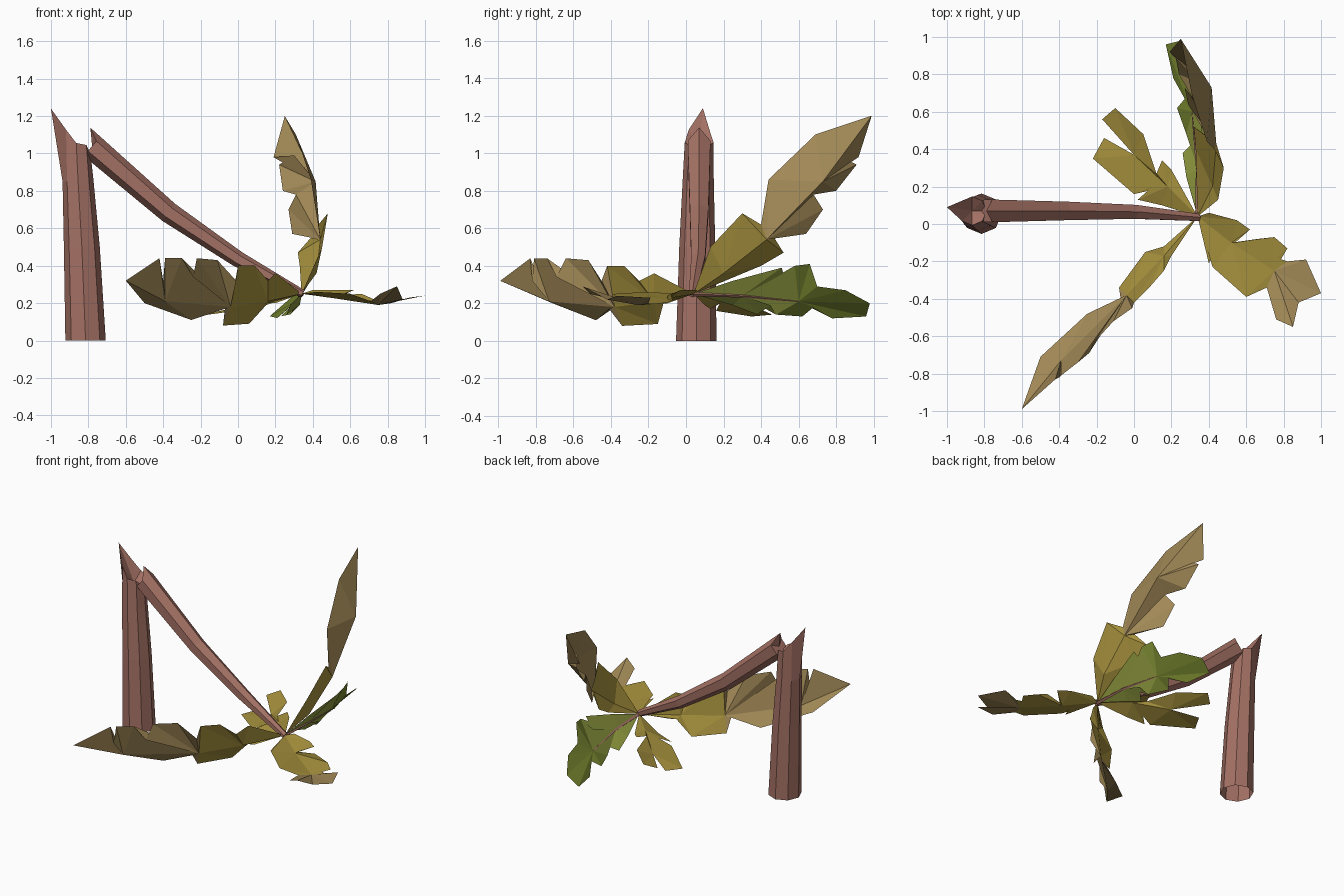
import bpy, bmesh, math
from mathutils import Vector as V
from mathutils.geometry import intersect_point_line


def material(name, rgb):
    m = bpy.data.materials.new(name)
    m.diffuse_color = (*rgb, 1)
    return m


BARK = material("bark", (0.37, 0.165, 0.128))
GOLD = material("yellowed_leaf", (0.385, 0.285, 0.047))
TAN = material("dry_leaf", (0.36, 0.25, 0.095))
GREEN = material("green_leaf", (0.29, 0.335, 0.052))
DARK_GREEN = material("dark_green_leaf", (0.19, 0.245, 0.03))
CROWN = V((0.34, 0.04, 0.25))


def finish(bm, name, mats, fix_normals=True):
    if fix_normals:
        bmesh.ops.recalc_face_normals(bm, faces=bm.faces)
    me = bpy.data.meshes.new(name)
    bm.to_mesh(me)
    bm.free()
    for m in mats:
        me.materials.append(m)
    ob = bpy.data.objects.new(name, me)
    bpy.context.collection.objects.link(ob)
    return ob


def tube(name, rings, sides, side_axis, splinter=None, turn=0.0):
    """Tapered open-based tube through (centre, radius, axis) rings; splinter moves the broken ring."""
    bm = bmesh.new()
    loops = []
    for k, (c, r, axis) in enumerate(rings):
        u = V(side_axis)
        w = V(axis).normalized().cross(u)
        loop = []
        for i in range(sides):
            a = 2 * math.pi * i / sides + turn
            p = V(c) + u * r * math.cos(a) + w * r * math.sin(a)
            if splinter and k == len(rings) - 1:
                p = splinter(i, p)
            loop.append(bm.verts.new(p))
        loops.append(loop)
    for a, b in zip(loops, loops[1:]):
        for i in range(sides):
            j = (i + 1) % sides
            bm.faces.new((a[i], a[j], b[j], b[i]))
    # broken end: shallow fan into the wood
    hub = bm.verts.new(V(rings[-1][0]))
    for i in range(sides):
        bm.faces.new((loops[-1][i], loops[-1][(i + 1) % sides], hub))
    return finish(bm, name, [BARK])


# Standing stump with one tall splinter on its left side
def stump_break(i, p):
    if i == 4:
        return V((-1.0, 0.09, 1.24))
    return V((p.x, p.y, 1.0 + (-0.79 - p.x) * 0.75 + (0.03 if i % 2 else 0)))


UP = (0, 0, 1)
tube("stump", [((-0.815, 0.055, 0), 0.108, UP), ((-0.835, 0.06, 0.5), 0.096, UP),
               ((-0.855, 0.065, 0.85), 0.083, UP), ((-0.865, 0.07, 1.0), 0.077, UP)],
     8, (1, 0, 0), stump_break)


# Snapped trunk leaning from the stump down to the crown
def trunk_break(i, p):
    return p + V((-0.055, 0, 0.045)) if i == 4 else p


tube("fallen_trunk", [((0.345, 0.035, 0.25), 0.022, (-0.85, 0, 0.5)),
                      ((0.0, 0.065, 0.435), 0.043, (-0.85, 0, 0.55)),
                      ((-0.37, 0.07, 0.685), 0.057, (-0.8, 0, 0.6)),
                      ((-0.78, 0.07, 1.04), 0.07, (-0.76, 0, 0.65))],
     6, (0, 1, 0), trunk_break, math.pi / 6)


def rib_param(rib, p):
    """Position along the rib nearest to p."""
    best = (9e9, 0)
    for i, (a, b) in enumerate(zip(rib, rib[1:])):
        q, t = intersect_point_line(p, a, b)
        t = min(1, max(0, t))
        best = min(best, ((a.lerp(b, t) - p).length, i + t))
    return best[1]


def frond(name, rib, wings, near, far):
    """Folded leaf: each wing is a notched edge stitched to the midrib."""
    rib = [CROWN] + [V(p) for p in rib]
    bm = bmesh.new()
    rv = [bm.verts.new(p) for p in rib]
    for side, wing in enumerate(wings):
        edge = [V(p) for p in wing]
        ev = [rv[0]] + [bm.verts.new(p) for p in edge] + [rv[-1]]
        prm = [0] + [rib_param(rib, p) for p in edge] + [len(rib) - 1]
        i = j = 0
        while i < len(rv) - 1 or j < len(ev) - 1:
            step_rib = j == len(ev) - 1 or (i < len(rv) - 1 and i + 1 <= prm[j + 1])
            tri = (rv[i], rv[i + 1], ev[j]) if step_rib else (rv[i], ev[j + 1], ev[j])
            i, j = (i + 1, j) if step_rib else (i, j + 1)
            if len(set(tri)) == 3:
                f = bm.faces.new(tri if side == 0 else tri[::-1])
                # leaf dries out away from the crown
                f.material_index = int((f.calc_center_median() - CROWN).length > 0.53)
    return finish(bm, name, [near, far], False)


# Upright frond at the back
frond("upright_frond",
      [(0.42, 0.2, 0.36), (0.44, 0.43, 0.54), (0.415, 0.73, 0.85), (0.25, 0.99, 1.2)],
      [[(0.45, 0.13, 0.5), (0.48, 0.3, 0.68), (0.43, 0.4, 0.62), (0.39, 0.44, 0.86),
        (0.31, 0.69, 1.1)],
       [(0.33, 0.4, 0.4), (0.32, 0.52, 0.47), (0.39, 0.47, 0.55), (0.29, 0.64, 0.57),
        (0.27, 0.73, 0.7), (0.31, 0.68, 0.78), (0.24, 0.8, 0.8), (0.22, 0.91, 0.94),
        (0.30, 0.8, 0.99), (0.19, 0.92, 0.98)]], GOLD, TAN)

# Long frond reaching to the front left
frond("long_frond",
      [(0.16, -0.17, 0.21), (-0.04, -0.38, 0.18), (-0.39, -0.73, 0.21), (-0.6, -0.99, 0.32)],
      [[(0.2, -0.1, 0.2), (0.16, -0.12, 0.2), (0.06, -0.15, 0.09), (-0.08, -0.34, 0.08),
        (-0.07, -0.41, 0.17), (-0.25, -0.48, 0.11), (-0.5, -0.71, 0.2)],
       [(0.2, -0.17, 0.36), (0.16, -0.25, 0.32), (0.09, -0.33, 0.4), (0.0, -0.42, 0.4),
        (-0.01, -0.45, 0.32), (-0.11, -0.52, 0.43), (-0.22, -0.64, 0.44),
        (-0.24, -0.69, 0.34), (-0.3, -0.74, 0.44), (-0.39, -0.81, 0.44),
        (-0.4, -0.82, 0.32), (-0.42, -0.83, 0.44)]], GOLD, TAN)

# Flat frond reaching to the right
frond("right_frond",
      [(0.52, -0.1, 0.225), (0.75, -0.25, 0.19), (1.0, -0.37, 0.24)],
      [[(0.4, 0.06, 0.27), (0.55, 0.02, 0.27), (0.62, -0.03, 0.27), (0.54, -0.1, 0.24),
        (0.66, -0.08, 0.25), (0.75, -0.07, 0.21), (0.82, -0.13, 0.2), (0.76, -0.18, 0.2),
        (0.82, -0.2, 0.2), (0.92, -0.19, 0.23)],
       [(0.40, -0.21, 0.25), (0.45, -0.11, 0.24), (0.42, -0.23, 0.26), (0.6, -0.39, 0.25),
        (0.71, -0.34, 0.21), (0.76, -0.51, 0.25), (0.85, -0.55, 0.29), (0.88, -0.42, 0.22)]],
      GOLD, TAN)

# Short forked frond at the back left
frond("forked_frond",
      [(0.18, 0.2, 0.24), (0.0, 0.37, 0.18)],
      [[(0.2, 0.29, 0.24), (0.15, 0.34, 0.25), (0.12, 0.27, 0.24), (0.05, 0.48, 0.24),
        (-0.1, 0.62, 0.23), (-0.17, 0.56, 0.2)],
       [(0.15, 0.1, 0.19), (0.02, 0.13, 0.17), (0.1, 0.2, 0.21), (0.0, 0.16, 0.16),
        (-0.22, 0.35, 0.13), (-0.16, 0.46, 0.14)]], GOLD, GOLD)

# Green frond at the back
frond("green_frond",
      [(0.34, 0.3, 0.24), (0.31, 0.6, 0.21), (0.25, 0.98, 0.2)],
      [[(0.38, 0.25, 0.32), (0.43, 0.51, 0.39), (0.36, 0.53, 0.32), (0.42, 0.58, 0.4),
        (0.4, 0.66, 0.41), (0.36, 0.7, 0.29), (0.33, 0.85, 0.27)],
       [(0.28, 0.25, 0.19), (0.26, 0.38, 0.14), (0.33, 0.45, 0.19), (0.28, 0.48, 0.14),
        (0.23, 0.62, 0.13), (0.28, 0.68, 0.18), (0.21, 0.78, 0.12), (0.17, 0.96, 0.13)]],
      GREEN, DARK_GREEN)

# Woody stalk along the green frond
tube("green_frond_stalk", [((0.34, 0.04, 0.25), 0.013, (0, 1, 0)),
                           ((0.34, 0.3, 0.24), 0.009, (0, 1, 0)),
                           ((0.31, 0.6, 0.21), 0.003, (0, 1, 0))], 4, (1, 0, 0))
